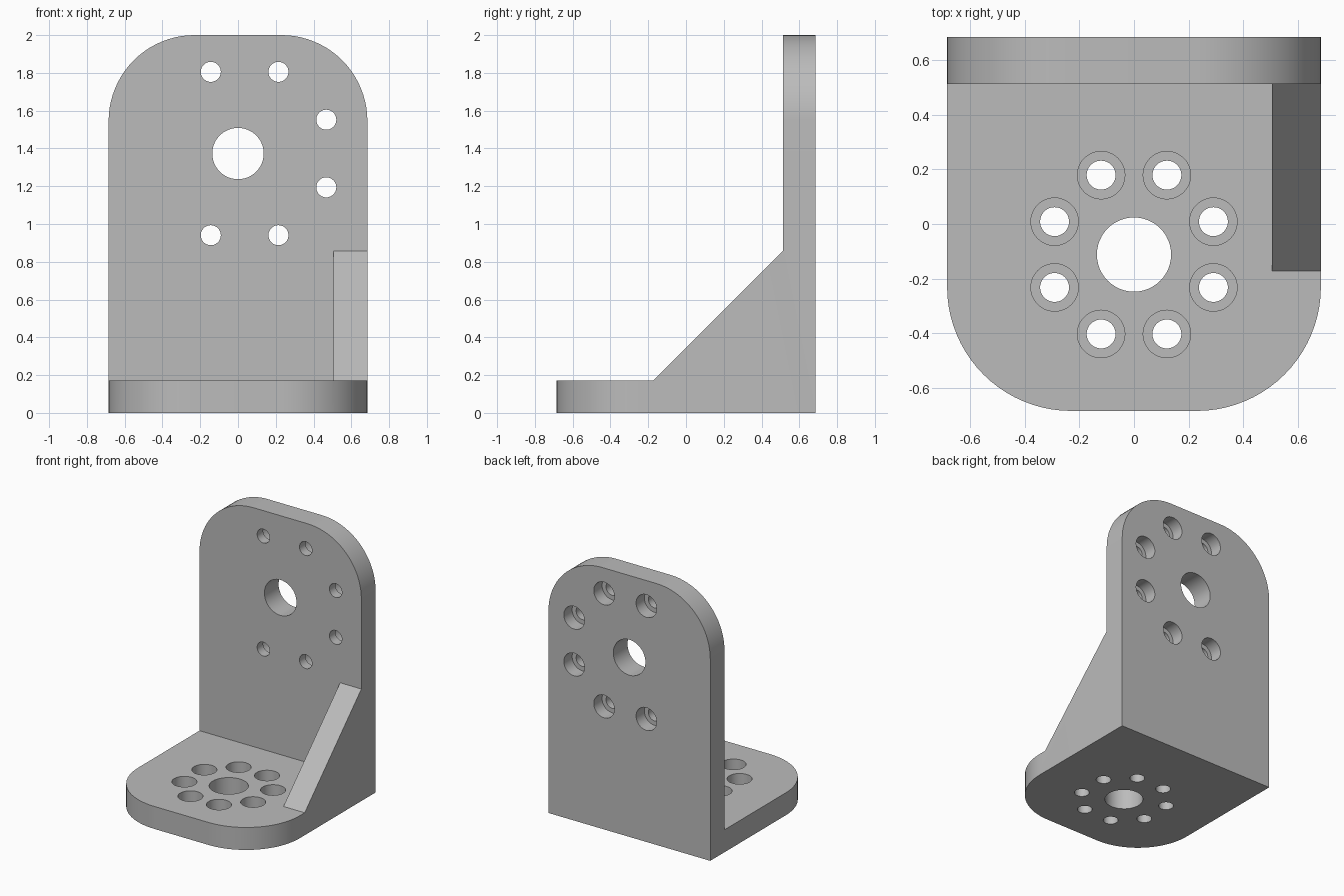
import bpy
import bmesh
from math import cos, sin, radians
from mathutils import Matrix, Vector

cube = bpy.data.objects.get("Cube")
if cube:
    bpy.data.objects.remove(cube)

HALF = 0.685        # half width and half depth
THICK = 0.172       # plate thickness
RIB_X = 0.505       # inner face of the rib
RIB = 0.685         # leg length of the rib
CORNER = 0.455      # corner radius
BORE_DEPTH = 0.1
HOLE_R, BORE_R, HUB_R = 0.053, 0.087, 0.136

metal = bpy.data.materials.new("grey metal")
metal.use_nodes = True
grey = (0.5, 0.5, 0.5, 1)
metal.diffuse_color = grey
metal.node_tree.nodes["Principled BSDF"].inputs["Base Color"].default_value = grey


def make_object(name, bm):
    bmesh.ops.recalc_face_normals(bm, faces=bm.faces)
    mesh = bpy.data.meshes.new(name)
    bm.to_mesh(mesh)
    bm.free()
    mesh.materials.append(metal)
    obj = bpy.data.objects.new(name, mesh)
    bpy.context.collection.objects.link(obj)
    return obj


def add_prism(bm, profile, x0, x1):
    """Extrude a (y, z) profile along x."""
    face = bm.faces.new([bm.verts.new((x0, y, z)) for y, z in profile])
    out = bmesh.ops.extrude_face_region(bm, geom=[face])
    verts = [v for v in out["geom"] if isinstance(v, bmesh.types.BMVert)]
    bmesh.ops.translate(bm, verts=verts, vec=(x1 - x0, 0, 0))


def add_cylinder(bm, centre, radius, depth, axis):
    turn = Matrix.Rotation(radians(90), 4, "X") if axis == "Y" else Matrix()
    bmesh.ops.create_cone(bm, cap_ends=True, segments=48, radius1=radius,
                          radius2=radius, depth=depth,
                          matrix=Matrix.Translation(centre) @ turn)


def ring(count, radius):
    """Evenly spaced points on a circle, offset by half a step."""
    step = 360 / count
    angles = [radians(step * (i + 0.5)) for i in range(count)]
    return [(radius * cos(a), radius * sin(a)) for a in angles]


def cut(target, name, bm):
    cutter = make_object(name, bm)
    cutter.hide_render = True
    mod = target.modifiers.new(name, "BOOLEAN")
    mod.operation = "DIFFERENCE"
    mod.solver = "EXACT"
    mod.object = cutter
    bpy.context.view_layer.objects.active = target
    bpy.ops.object.modifier_apply(modifier=name)
    bpy.data.objects.remove(cutter)


# Bracket body: base, wall and rib in one side profile
wall_y = HALF - THICK
bm = bmesh.new()
add_prism(bm, [(-HALF, 0), (HALF, 0), (HALF, 2), (wall_y, 2),
               (wall_y, THICK + RIB), (wall_y - RIB, THICK), (-HALF, THICK)],
          -HALF, HALF)


# Round the free corners of both plates
def is_free_corner(edge):
    a, b = (v.co for v in edge.verts)
    mid = (a + b) / 2
    front = abs(a.y + HALF) < 1e-4 and abs(b.y + HALF) < 1e-4
    top = abs(mid.z - 2) < 1e-4
    return abs(a.x - b.x) < 1e-4 and (front or top)


bmesh.ops.bevel(bm, geom=[e for e in bm.edges if is_free_corner(e)],
                offset=CORNER, segments=20, profile=0.5, affect="EDGES",
                clamp_overlap=False)
bracket = make_object("angle_bracket", bm)

# Clear the space beside the rib
bm = bmesh.new()
add_prism(bm, [(wall_y, THICK), (wall_y, 1), (-HALF - 0.1, 1),
               (-HALF - 0.1, THICK)], -1, RIB_X)
cut(bracket, "rib_clearance", bm)

# Hole positions
base_hub = Vector((0, -0.112, 0))
wall_hub = Vector((0, HALF, 1.373))
wall_ring = Vector((0.035, HALF, 1.373))
base_holes = [base_hub + Vector((x, y, 0)) for x, y in ring(8, 0.315)]
wall_holes = [wall_ring + Vector((x, 0, z)) for x, z in ring(8, 0.468)
              if x > -0.3]

# Through holes
bm = bmesh.new()
add_cylinder(bm, base_hub, HUB_R, 0.6, "Z")
add_cylinder(bm, wall_hub, HUB_R, 0.6, "Y")
for p in base_holes:
    add_cylinder(bm, p, HOLE_R, 0.6, "Z")
for p in wall_holes:
    add_cylinder(bm, p, HOLE_R, 0.6, "Y")
cut(bracket, "through_holes", bm)

# Counterbores: from above in the base, from behind in the wall
bm = bmesh.new()
for p in base_holes:
    add_cylinder(bm, p + Vector((0, 0, THICK)), BORE_R, 2 * BORE_DEPTH, "Z")
for p in wall_holes:
    add_cylinder(bm, p, BORE_R, 2 * BORE_DEPTH, "Y")
cut(bracket, "counterbores", bm)

# Smooth curved walls, keep crisp edges
bpy.ops.object.select_all(action="DESELECT")
bracket.select_set(True)
bpy.context.view_layer.objects.active = bracket
bpy.ops.object.shade_smooth_by_angle(angle=radians(30))
